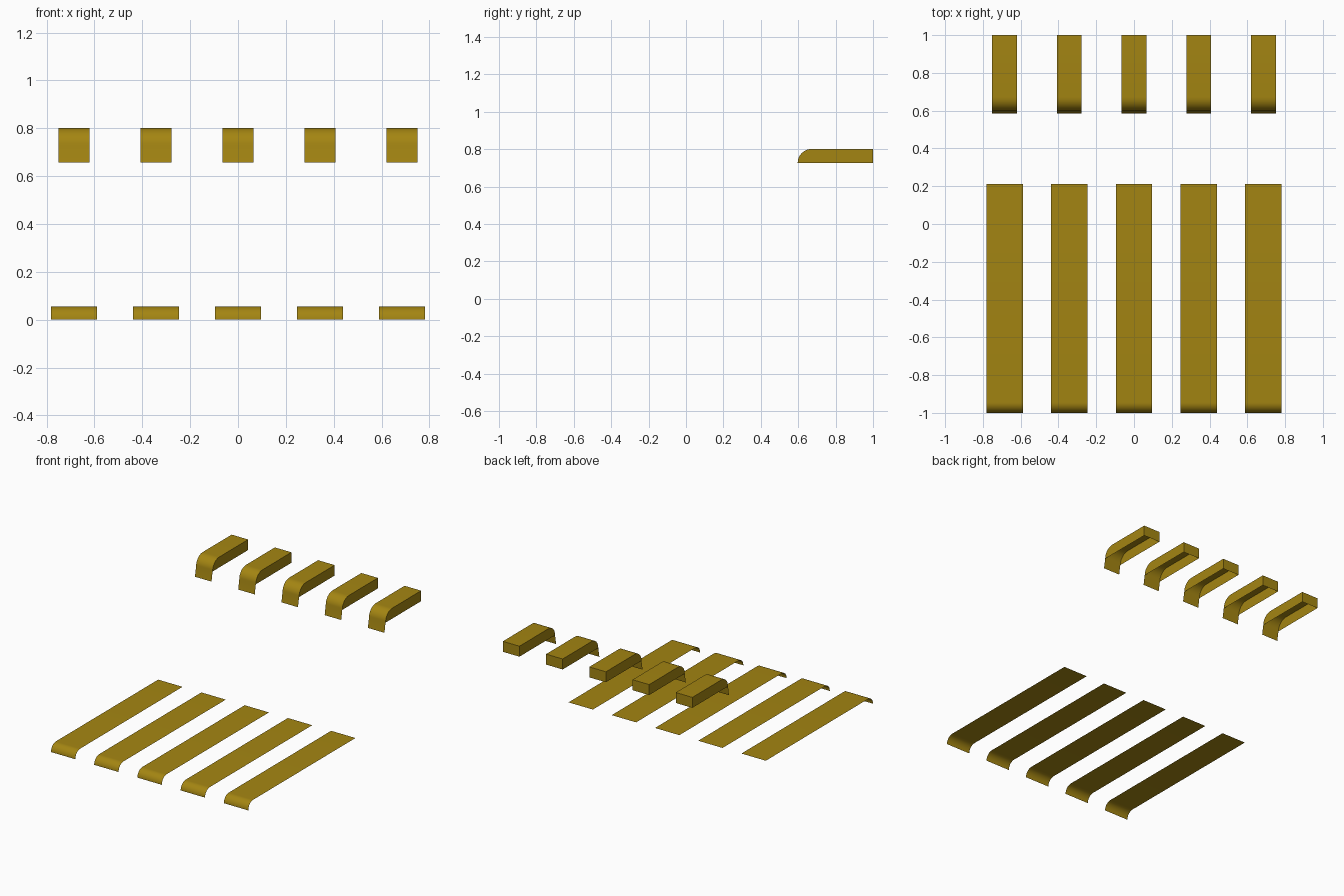
import bpy, bmesh, math

if "Cube" in bpy.data.objects:
    bpy.data.objects.remove(bpy.data.objects["Cube"])

ochre = bpy.data.materials.new("ochre")
ochre.diffuse_color = (0.37, 0.235, 0.006, 1)
ochre.use_nodes = True
ochre.node_tree.nodes["Principled BSDF"].inputs["Base Color"].default_value = ochre.diffuse_color


def arc(y, z, r, n=10):
    """Quarter round from the front (y - r, z) up to the top (y, z + r)."""
    return [(y - r * math.cos(a), z + r * math.sin(a))
            for a in (math.pi / 2 * i / n for i in range(n + 1))]


def make_key(name, cx, width, lip, curve, back, skirt_z=None):
    """Thin sheet swept across x; a skirt closes the sides and back."""
    bm = bmesh.new()
    profile = lip + curve + [(back, curve[-1][1])]
    left, right = ([bm.verts.new((cx + s * width / 2, y, z)) for y, z in profile]
                   for s in (-1, 1))
    for i in range(len(profile) - 1):
        bm.faces.new((left[i], right[i], right[i + 1], left[i + 1]))
    if skirt_z is not None:
        bl, br = (bm.verts.new((cx + s * width / 2, back, skirt_z)) for s in (-1, 1))
        k = len(lip)
        bm.faces.new([br] + right[k:][::-1]).normal_update()
        bm.faces.new([bl] + left[k:])
        bm.faces.new((br, bl, left[-1], right[-1]))
        # turn each skirt face outward
        bm.normal_update()
        for f in bm.faces:
            c = f.calc_center_median()
            n = f.normal
            if (abs(n.x) > 0.9 and n.x * (c.x - cx) < 0) or n.y > 0.9 and c.y < back - 0.01 \
                    or (n.y < -0.9 and c.y > back - 0.01):
                f.normal_flip()
    mesh = bpy.data.meshes.new(name)
    bm.to_mesh(mesh)
    bm.free()
    mesh.materials.append(ochre)
    ob = bpy.data.objects.new(name, mesh)
    bpy.context.collection.objects.link(ob)
    bpy.context.view_layer.objects.active = ob
    ob.select_set(True)
    bpy.ops.object.shade_smooth_by_angle(angle=math.radians(35))
    ob.select_set(False)


for i in range(5):
    x = (i - 2) * 0.3425
    # long low strip with a rolled front edge
    make_key(f"lower_key_{i + 1}", x, 0.193, [], arc(-0.945, 0.0, 0.055), 0.213)
    # short raised cap, open below, with a front lip
    make_key(f"upper_key_{i + 1}", x, 0.131, [(0.585, 0.658)],
             arc(0.672, 0.726, 0.075), 1.0, 0.726)
